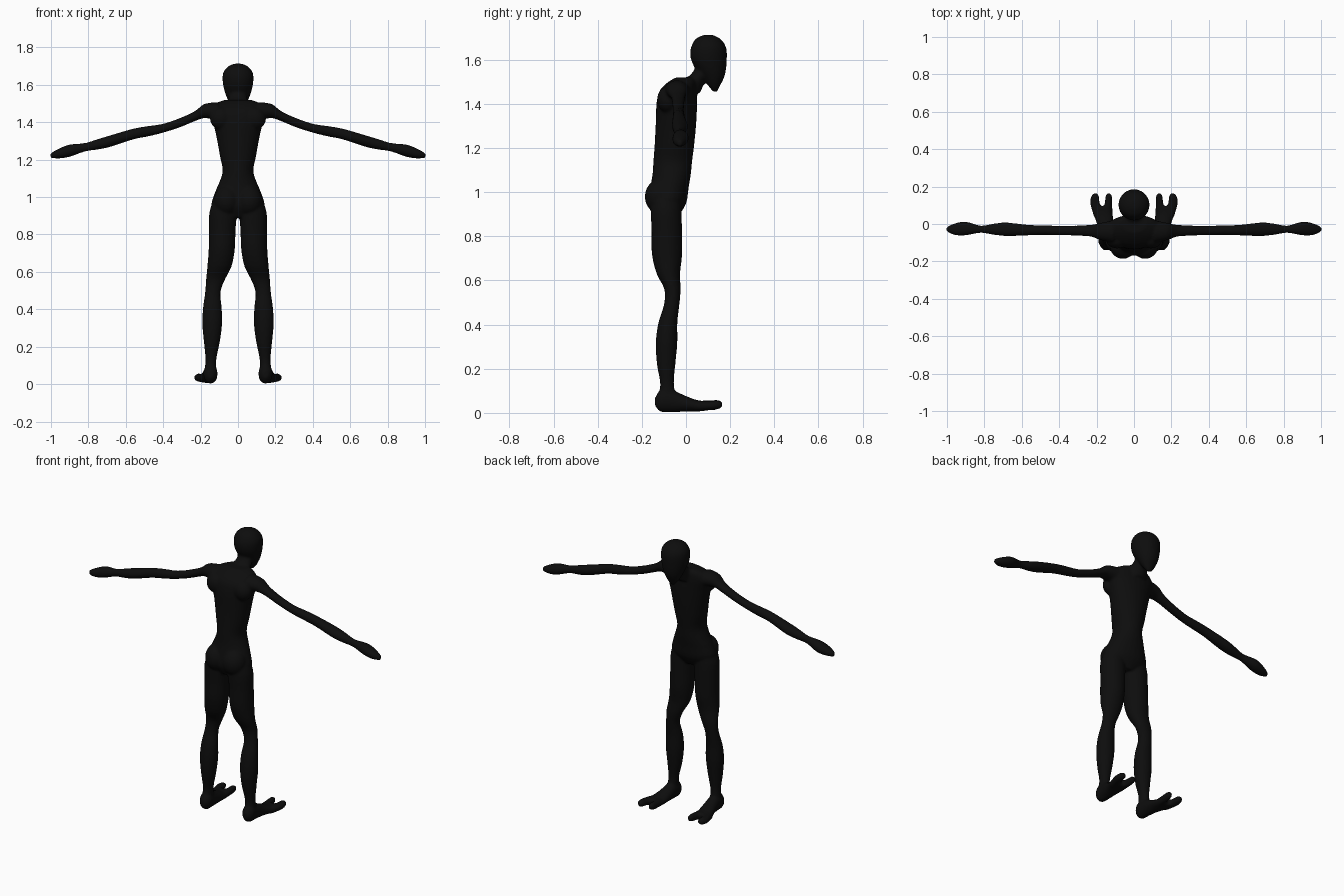
import bpy, bmesh, math
from mathutils import Vector, Matrix

default_cube = bpy.data.objects.get("Cube")
if default_cube:
    bpy.data.objects.remove(default_cube)

CM = 0.01          # all section rows are in hundredths of a unit
SEGMENTS = 24      # points around each cross-section
STEPS = 3          # interpolated rings between given sections

bm = bmesh.new()


def spline(a, b, c, d, t):
    """Catmull-Rom blend between rows b and c."""
    return [
        0.5 * (2 * q + (r - p) * t + (2 * p - 5 * q + 4 * r - s) * t * t
               + (3 * q - p - 3 * r + s) * t ** 3)
        for p, q, r, s in zip(a, b, c, d)
    ]


def loft(rows, axis, side=1):
    """Skin elliptical sections (x, y, z, radius_a, radius_b) lying across an axis."""
    first, second = {
        "x": (Vector((0, 1, 0)), Vector((0, 0, 1))),
        "y": (Vector((1, 0, 0)), Vector((0, 0, 1))),
        "z": (Vector((1, 0, 0)), Vector((0, 1, 0))),
    }[axis]
    padded = [rows[0]] + list(rows) + [rows[-1]]
    smooth_rows = []
    for i in range(len(rows) - 1):
        for step in range(STEPS):
            smooth_rows.append(spline(*padded[i:i + 4], step / STEPS))
    smooth_rows.append(rows[-1])

    rings = []
    for x, y, z, radius_a, radius_b in smooth_rows:
        ring = []
        for k in range(SEGMENTS):
            angle = math.tau * k / SEGMENTS
            point = (Vector((x, y, z)) + first * radius_a * math.cos(angle)
                     + second * radius_b * math.sin(angle))
            point.x *= side
            ring.append(bm.verts.new(point * CM))
        rings.append(ring)
    faces = [bm.faces.new(rings[0]), bm.faces.new(rings[-1])]
    for low, high in zip(rings, rings[1:]):
        for k in range(SEGMENTS):
            n = (k + 1) % SEGMENTS
            faces.append(bm.faces.new((low[k], low[n], high[n], high[k])))
    bmesh.ops.recalc_face_normals(bm, faces=faces)


def muscle(center, radii, side):
    """Ellipsoid bulge that melts into the body."""
    place = Vector((center[0] * side, center[1], center[2])) * CM
    matrix = Matrix.Translation(place) @ Matrix.Diagonal((*[r * CM for r in radii], 1))
    bmesh.ops.create_uvsphere(bm, u_segments=SEGMENTS, v_segments=SEGMENTS // 2,
                              radius=1, matrix=matrix)


# Torso, from crotch to base of neck
loft([
    (0, -8.5, 89, 7, 5),
    (0, -8.3, 95, 14, 8.4),
    (0, -7.5, 102, 12.5, 8.7),
    (0, -6.5, 108, 10, 8.7),
    (0, -6, 114, 8.2, 8.8),
    (0, -5.2, 122, 9.7, 9),
    (0, -4.5, 132, 11.5, 9.2),
    (0, -4.2, 140, 13.5, 9.2),
    (0, -3.5, 146, 15.5, 8.5),
    (0, -1.5, 150, 12, 6.5),
    (0, 0, 152, 7, 4.5),
], "z")

# Neck leaning forward
loft([
    (0, 1, 145, 6, 5.5),
    (0, 3.5, 150, 5.5, 5),
    (0, 7.3, 155, 4.5, 3.8),
    (0, 9, 161, 4, 4),
], "z")

# Head, from pointed chin to crown
loft([
    (0, 13.2, 145.6, 1.5, 1),
    (0, 12.8, 148, 3.4, 2.5),
    (0, 12.3, 152, 5.5, 5),
    (0, 11.2, 156, 7, 7),
    (0, 10.4, 160, 8, 8.1),
    (0, 10.2, 164, 8.3, 8.3),
    (0, 10.2, 167, 7.7, 7.4),
    (0, 10, 169.7, 5.5, 5.4),
    (0, 10, 171.3, 2.2, 2),
], "z")

for side in (1, -1):
    # Leg, from hip to ankle
    loft([
        (7, -9, 100, 5.5, 6.5),
        (8, -9, 92, 7.3, 7),
        (8.4, -8.7, 82, 7.1, 6.9),
        (8.7, -8.6, 72, 7, 6.9),
        (9.9, -8, 63, 6.5, 5.3),
        (12, -6.1, 56, 5.1, 3.7),
        (13.5, -6.5, 49, 4.1, 3.5),
        (13.7, -8.2, 41, 5, 4.3),
        (13.8, -8.8, 32, 5.3, 4.9),
        (14, -9, 22, 4.2, 4.2),
        (14.5, -8.6, 13, 2.9, 3.1),
        (14.8, -8.5, 5, 3.4, 4.5),
    ], "z", side)

    # Foot, from heel to ball
    loft([
        (14.7, -14, 5, 1.5, 2),
        (14.7, -11.5, 5.5, 3.6, 5),
        (14.8, -7, 5.5, 3.7, 5.2),
        (15.3, -1, 4.3, 4.2, 3.8),
        (16.4, 5, 3.2, 5.2, 2.6),
        (17, 9.5, 3.2, 5.5, 2.2),
    ], "y", side)

    # Big toe and the joined outer toes
    loft([
        (14.2, 4, 3.1, 2.5, 2.3),
        (13.6, 12, 3.5, 1.9, 2.3),
        (13.5, 15, 3.8, 1.7, 2),
        (13.5, 16.5, 3.8, 0.8, 1),
    ], "y", side)
    loft([
        (19, 4, 3.1, 2.5, 2.2),
        (20.8, 11, 3.4, 2.6, 2.1),
        (20.8, 15, 3.7, 2, 1.9),
        (20.6, 16.4, 3.7, 1, 0.9),
    ], "y", side)

    # Arm and hand, from shoulder to fingertips
    loft([
        (11, -4, 146, 6, 4.8),
        (18, -4, 146, 4.6, 3.8),
        (23, -3.6, 143.3, 3.2, 2.7),
        (31, -3.5, 139.8, 2.7, 2.5),
        (40, -3.5, 136.8, 2.6, 2.4),
        (48, -3.3, 135.2, 2.6, 2.8),
        (56, -3.3, 133.7, 2.8, 2.9),
        (68, -2.8, 130, 3.6, 3.1),
        (75, -2.8, 128.2, 3, 2.8),
        (82, -2.8, 126.6, 1.9, 2.3),
        (90, -2.4, 124.8, 3.7, 3.3),
        (96, -2.8, 123.2, 3.1, 2.6),
        (100.2, -2.8, 122.2, 1.2, 1.3),
    ], "x", side)

    # Buttock and shoulder blade
    muscle((6, -11.5, 98), (7, 7.2, 8), side)
    muscle((9, -8.3, 142), (6, 4.8, 6), side)

mesh = bpy.data.meshes.new("human_body")
bm.to_mesh(mesh)
bm.free()
body = bpy.data.objects.new("human_body", mesh)
bpy.context.collection.objects.link(body)

# One matte black for the whole figure
black = bpy.data.materials.new("matte_black")
black.use_nodes = True
colour = (0.004, 0.004, 0.004, 1)
black.diffuse_color = colour
black.node_tree.nodes["Principled BSDF"].inputs["Base Color"].default_value = colour
mesh.materials.append(black)

# Fuse the overlapping parts into one smooth skin
fuse = body.modifiers.new("fuse", "REMESH")
fuse.mode = "VOXEL"
fuse.voxel_size = 0.007
fuse.use_smooth_shade = True
relax = body.modifiers.new("relax", "SMOOTH")
relax.factor = 0.5
relax.iterations = 5
